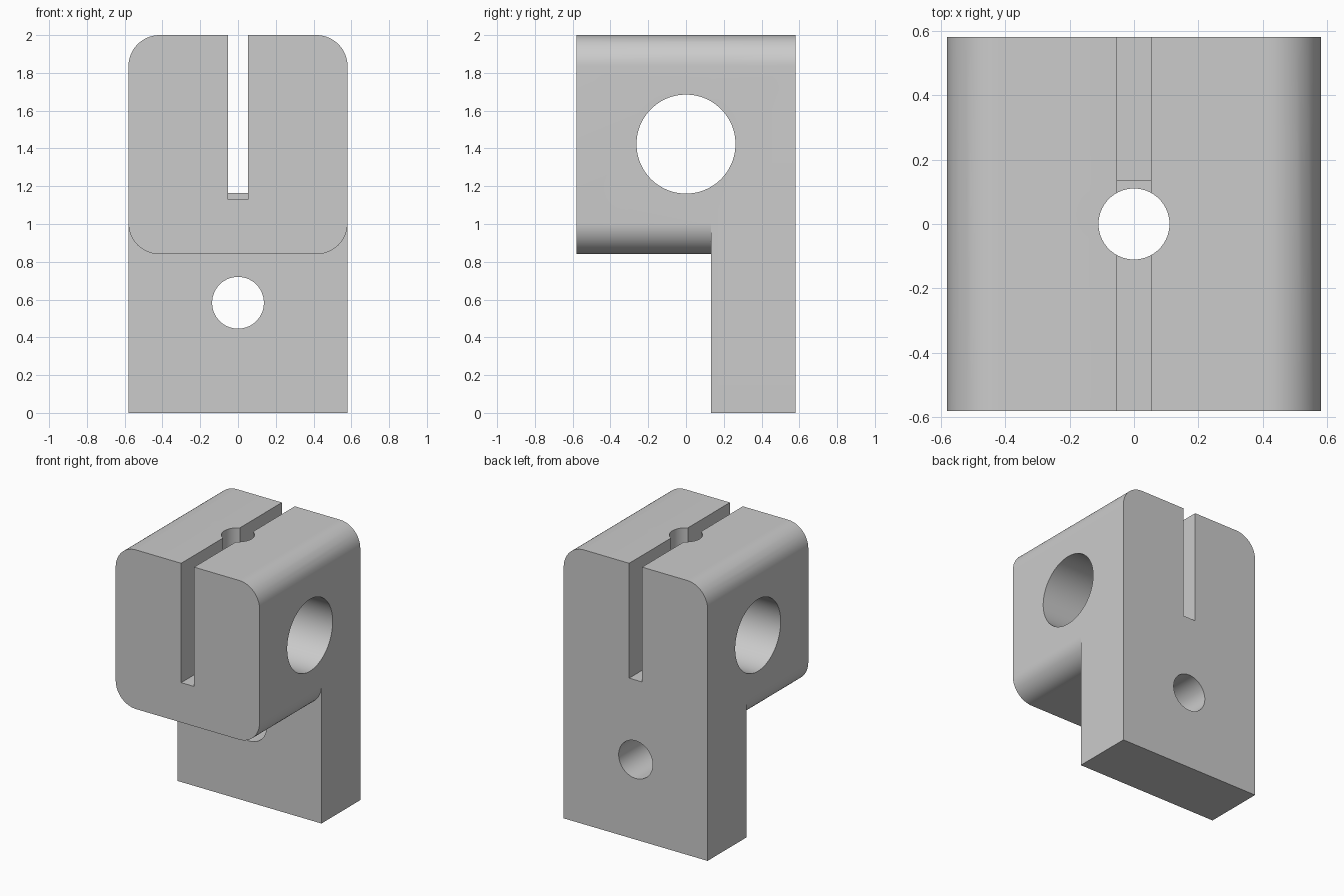
import bpy, bmesh, math
from mathutils import Vector

if "Cube" in bpy.data.objects:
    bpy.data.objects.remove(bpy.data.objects["Cube"], do_unlink=True)

HALF = 0.58      # half width and half depth
STEP_Y = 0.133   # front face of the mounting plate
BLOCK_Z = 0.84   # underside of the clamp block
RADIUS = 0.165   # rounded corners

grey = bpy.data.materials.new("plain grey")
grey.use_nodes = True
colour = (0.6, 0.6, 0.6, 1)
grey.diffuse_color = colour
grey.node_tree.nodes["Principled BSDF"].inputs["Base Color"].default_value = colour


def arc(cx, cz, start, steps=16):
    """Quarter-circle corner in the XZ plane."""
    angles = [start + math.pi / 2 * i / steps for i in range(steps + 1)]
    return [(cx + RADIUS * math.cos(a), cz + RADIUS * math.sin(a)) for a in angles]


def prism(name, profile, y0, y1):
    """Extrude an XZ profile from y0 to y1."""
    bm = bmesh.new()
    face = bm.faces.new([bm.verts.new((x, y0, z)) for x, z in profile])
    out = bmesh.ops.extrude_face_region(bm, geom=[face])
    verts = [v for v in out["geom"] if isinstance(v, bmesh.types.BMVert)]
    bmesh.ops.translate(bm, verts=verts, vec=(0, y1 - y0, 0))
    bmesh.ops.recalc_face_normals(bm, faces=bm.faces)
    mesh = bpy.data.meshes.new(name)
    bm.to_mesh(mesh)
    bm.free()
    mesh.materials.append(grey)
    obj = bpy.data.objects.new(name, mesh)
    bpy.context.collection.objects.link(obj)
    return obj


def box(name, x, y0, y1, z0, z1):
    return prism(name, [(-x, z0), (x, z0), (x, z1), (-x, z1)], y0, y1)


def rod(name, radius, centre, axis, length):
    bpy.ops.mesh.primitive_cylinder_add(vertices=96, radius=radius, depth=length, location=centre)
    obj = bpy.context.object
    obj.name = name
    obj.data.materials.append(grey)
    obj.rotation_euler = Vector((0, 0, 1)).rotation_difference(Vector(axis)).to_euler()
    return obj


def combine(target, tool, operation):
    """Apply a boolean, then discard the tool."""
    tool.hide_render = True
    bpy.context.view_layer.objects.active = target
    mod = target.modifiers.new(operation.title(), "BOOLEAN")
    mod.operation, mod.solver, mod.object = operation, "EXACT", tool
    bpy.ops.object.modifier_apply(modifier=mod.name)
    bpy.data.objects.remove(tool, do_unlink=True)


# Clamp block in front, mounting plate behind, joined into one solid
inner = HALF - RADIUS
top = arc(inner, 2 - RADIUS, 0) + arc(-inner, 2 - RADIUS, math.pi / 2)
bottom = arc(-inner, BLOCK_Z + RADIUS, math.pi) + arc(inner, BLOCK_Z + RADIUS, 1.5 * math.pi)
bracket = prism("clamp_bracket", top + bottom, -HALF, STEP_Y)
plate = prism("mounting_plate", top + [(-HALF, 0), (HALF, 0)], STEP_Y, HALF)
combine(bracket, plate, "UNION")

# Clamping slot, slightly deeper in the block than in the plate
slot = box("front_slot", 0.052, -1, STEP_Y, 1.13, 2.2)
combine(slot, box("rear_slot", 0.052, STEP_Y, 1, 1.163, 2.2), "UNION")
combine(bracket, slot, "DIFFERENCE")

# Cross bore, vertical bore and mounting hole
combine(bracket, rod("cross_bore", 0.262, (0, 0, 1.423), (1, 0, 0), 2), "DIFFERENCE")
combine(bracket, rod("vertical_bore", 0.11, (0, 0, 1.4), (0, 0, 1), 2), "DIFFERENCE")
combine(bracket, rod("mounting_hole", 0.137, (0, 0.36, 0.583), (0, 1, 0), 1), "DIFFERENCE")

# Smooth the curved walls, keep machined edges crisp
bpy.ops.object.select_all(action="DESELECT")
bracket.select_set(True)
bpy.context.view_layer.objects.active = bracket
bpy.ops.object.shade_smooth_by_angle(angle=math.radians(30))
